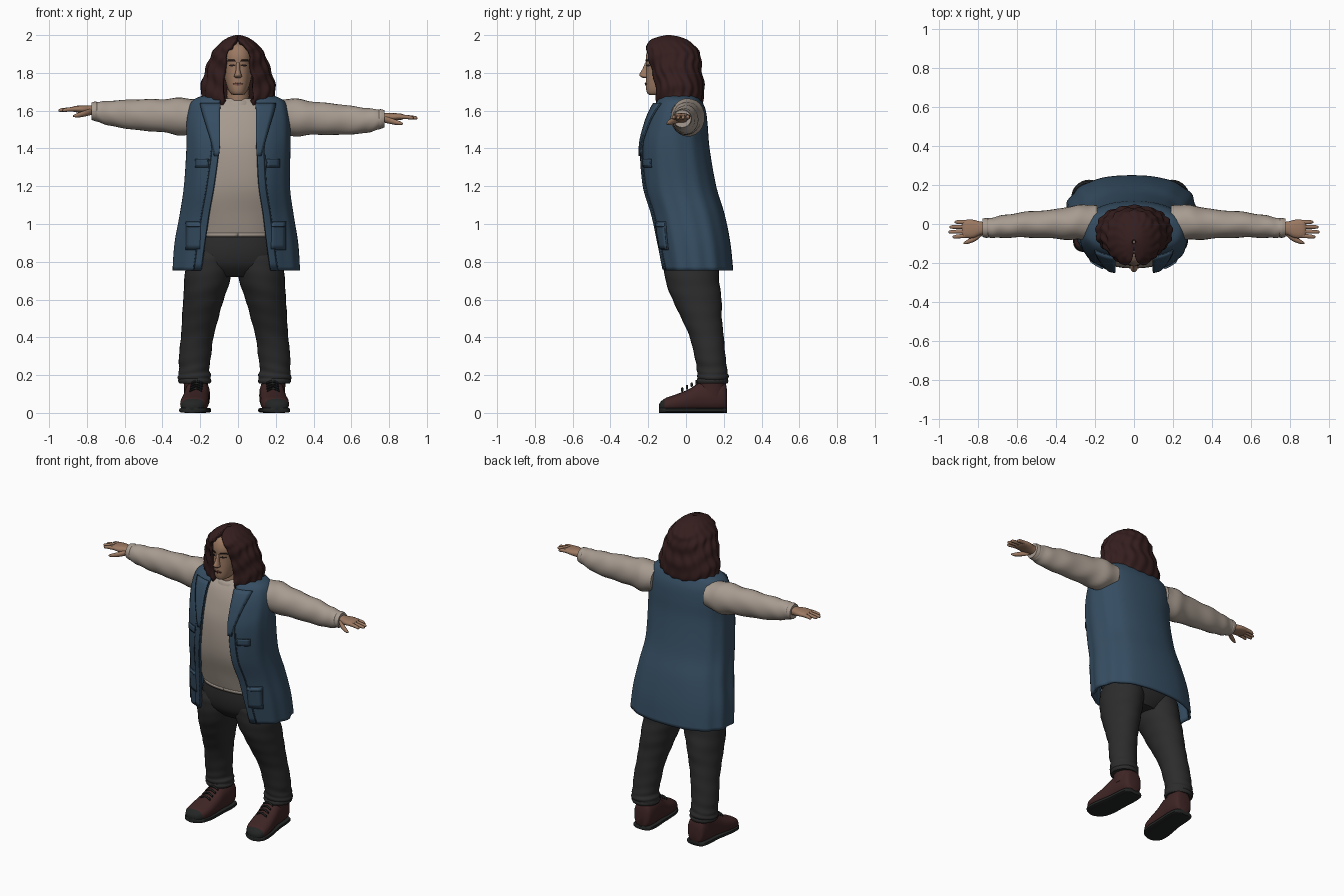
import bpy, bmesh
from math import sin, cos, pi, asin, copysign

if "Cube" in bpy.data.objects:
    bpy.data.objects.remove(bpy.data.objects["Cube"])


def material(name, r, g, b):
    m = bpy.data.materials.new(name)
    m.use_nodes = True
    m.diffuse_color = (r, g, b, 1)
    m.node_tree.nodes["Principled BSDF"].inputs["Base Color"].default_value = (r, g, b, 1)
    return m


VEST = material("vest blue", .036, .075, .122)
TRIM = material("dark blue trim", .022, .046, .075)
SHIRT = material("shirt beige", .39, .33, .28)
PANTS = material("charcoal trousers", .025, .025, .026)
HAIR = material("dark red brown hair", .036, .013, .013)
SKIN = material("skin", .33, .19, .12)
SHOE = material("brown leather", .05, .018, .018)
SOLE = material("black sole", .017, .018, .018)
LIPS = material("lips", .2, .085, .06)
DARK = material("brow and eye dark", .02, .012, .01)


def spline(rows, t):
    # Catmull-Rom blend of whole rows
    i = min(int(t), len(rows) - 2)
    f = t - i
    pick = [rows[max(0, min(len(rows) - 1, i + k))] for k in (-1, 0, 1, 2)]
    return [.5 * (2 * b + (c - a) * f + (2 * a - 5 * b + 4 * c - d) * f ** 2
                  + (3 * b - a - 3 * c + d) * f ** 3) for a, b, c, d in zip(*pick)]


def make(name, grid, mats, closed=False, caps=False, thick=0, rule=None, fix=False):
    bm = bmesh.new()
    vs = [[bm.verts.new(p) for p in ring] for ring in grid]
    n = len(vs[0])
    for lo, hi in zip(vs, vs[1:]):
        for j in range(n if closed else n - 1):
            k = (j + 1) % n
            bm.faces.new((lo[j], lo[k], hi[k], hi[j]))
    if caps:
        bm.faces.new(vs[0][::-1])
        bm.faces.new(vs[-1])
    if fix:
        bmesh.ops.recalc_face_normals(bm, faces=bm.faces)
    for f in bm.faces:
        f.material_index = rule(f.calc_center_median()) if rule else 0
    me = bpy.data.meshes.new(name)
    bm.to_mesh(me)
    bm.free()
    ob = bpy.data.objects.new(name, me)
    bpy.context.collection.objects.link(ob)
    for m in mats:
        me.materials.append(m)
    if thick:
        ob.modifiers.new("thickness", "SOLIDIFY").thickness = thick
    bpy.context.view_layer.objects.active = ob
    bpy.ops.object.select_all(action="DESELECT")
    ob.select_set(True)
    bpy.ops.object.shade_smooth_by_angle(angle=.8)
    return ob


def power(v, p):
    return copysign(abs(v) ** p, v)


def loft(name, rows, mats, axis="z", n=20, steps=4, p=1.0, wave=None, side=1, shift=0, rule=None):
    # closed tube through rows of (x, y, z, radius, radius)
    grid = []
    for s in range((len(rows) - 1) * steps + 1):
        t = s / steps
        x, y, z, ra, rb = spline(rows, t)[:5]
        ring = []
        for j in range(n):
            a = 2 * pi * j / n
            k = 1 + (wave(t, a) if wave else 0)
            u, v = ra * k * power(sin(a), p), -rb * k * power(cos(a), p)
            dx, dy, dz = {"z": (u, v, 0), "x": (0, u, v), "y": (u, 0, v)}[axis]
            ring.append((side * (x + dx) + shift, y + dy, z + dz))
        grid.append(ring)
    return make(name, grid, mats, closed=True, caps=True, fix=True, rule=rule)


def sec(z, w, front, back, gap=0, cx=0):
    return (cx, (front + back) / 2, z, w, (back - front) / 2, gap)


def shell(name, rows, mats, n, steps, p, wave, thick):
    # garment-like sheet, open along the front
    grid = []
    for s in range((len(rows) - 1) * steps + 1):
        t = s / steps
        x, y, z, ra, rb, gap = spline(rows, t)
        a0 = asin(min(1, max(0, gap) / ra) ** (1 / p))
        ring = []
        for j in range(n + 1):
            a = a0 + (2 * pi - 2 * a0) * j / n
            k = 1 + wave(t, a)
            ring.append((x + ra * k * power(sin(a), p), y - rb * k * power(cos(a), p), z))
        grid.append(ring)
    return make(name, grid, mats, thick=thick)


def plate(name, rows, p, mat, z0, z1, edge, side, steps=10, lift=.006, wide=5):
    # thin panel laid on the front of a lofted body; edge(u, gap) gives its x range
    grid = []
    for s in range(steps + 1):
        z = z0 + (z1 - z0) * s / steps
        lo, hi = 0, len(rows) - 1
        for _ in range(25):
            mid = (lo + hi) / 2
            lo, hi = (mid, hi) if spline(rows, mid)[2] < z else (lo, mid)
        x, y, _, ra, rb, gap = spline(rows, lo)
        e0, e1 = edge(s / steps, gap)
        ring = []
        for j in range(wide + 1):
            e = e0 + (e1 - e0) * j / wide
            a = asin(min(1, abs(e) / ra) ** (1 / p))
            ring.append((x + side * e, y - rb * cos(a) ** p - lift, z))
        grid.append(ring if side > 0 else ring[::-1])
    make(name, grid, [mat], thick=.008)


# Long sleeveless vest
VP = .85
vest = [sec(.755, .335, -.14, .25, .185, -.012), sec(.9, .325, -.165, .235, .165, -.012),
        sec(1.05, .3, -.195, .205, .145, -.01), sec(1.2, .28, -.235, .16, .12, -.008),
        sec(1.4, .275, -.245, .125, .102), sec(1.52, .275, -.22, .115, .1),
        sec(1.6, .265, -.19, .105, .1), sec(1.65, .245, -.16, .085, .095),
        sec(1.675, .2, -.14, .07, .09), sec(1.69, .13, -.12, .05, .08)]
shell("vest", vest, [VEST], 72, 5, VP,
      lambda t, a: .02 * sin(13 * a) * sin(a) ** 2 * max(0, 1 - t / 8), .016)
for side, word in ((1, "left"), (-1, "right")):
    plate(word + "_placket", vest, VP, VEST, .76, 1.6, lambda u, g: (g, g + .035), side, 24)
    plate(word + "_placket_seam", vest, VP, TRIM, .76, 1.6, lambda u, g: (g + .035, g + .041), side, 24, .004, 1)
    plate(word + "_lapel", vest, VP, VEST, 1.36, 1.64, lambda u, g: (g - .004, g + .015 + .085 * u), side, 12, .013)
    plate(word + "_lapel_seam", vest, VP, TRIM, 1.36, 1.64, lambda u, g: (g, g + .021 + .085 * u), side, 12, .009)
    plate(word + "_pocket", vest, VP, TRIM, .862, 1.012, lambda u, g: (.184, .266), side, 6, .004)
    plate(word + "_pocket_panel", vest, VP, VEST, .868, 1.006, lambda u, g: (.189, .261), side, 6, .009)
    plate(word + "_pocket_flap", vest, VP, TRIM, .985, .99, lambda u, g: (.189, .261), side, 2, .011)
    plate(word + "_chest_pocket", vest, VP, TRIM, 1.3, 1.345, lambda u, g: (.155, .225), side, 4, .006)
    plate(word + "_chest_pocket_flap", vest, VP, VEST, 1.306, 1.345, lambda u, g: (.159, .221), side, 4, .01)

# Shirt body with hem and neckband
shirt = [sec(.935, .225, -.145, .16), sec(1.05, .245, -.178, .16), sec(1.2, .25, -.22, .125),
         sec(1.4, .245, -.225, .095), sec(1.52, .24, -.2, .085), sec(1.6, .22, -.17, .075),
         sec(1.64, .17, -.145, .055), sec(1.665, .09, -.13, .03)]
loft("shirt", shirt, [SHIRT], n=40, p=.88, wave=lambda t, a: .006 * sin(5 * a + 3 * t))
for side in (1, -1):
    plate("shirt_hem", shirt, .88, SHIRT, .932, .952, lambda u, g: (0, .17), side, 2, .004, 8)
loft("neckband", [sec(1.63, .09, -.158, .01), sec(1.645, .088, -.152, .01), sec(1.655, .078, -.143, .01)],
     [SHIRT], n=28)

# Trousers
loft("trouser_seat", [sec(.72, .12, -.06, .12, 0, -.01), sec(.78, .22, -.115, .16, 0, -.01),
                      sec(.86, .24, -.135, .175, 0, -.005), sec(.96, .215, -.132, .15)], [PANTS], n=32, p=.9)
leg = [(.21, .14, .155, .076, .076), (.212, .142, .19, .088, .082), (.214, .138, .23, .08, .08),
       (.21, .127, .3, .085, .082), (.198, .11, .4, .086, .09), (.182, .083, .5, .096, .107),
       (.165, .058, .6, .107, .13), (.145, .034, .7, .121, .142), (.13, .025, .8, .125, .143),
       (.12, .015, .86, .1, .12)]


def creases(t, a):
    return (.04 * sin(7 * t + 2 * sin(a)) + .015 * sin(3 * a + 4 * t)) * max(.25, 1 - t / 4)


# Shoes: length runs from heel to toe
shoe = [(.195, .218, .065, .03, .045), (.195, .205, .088, .056, .078), (.196, .15, .092, .066, .086),
        (.2, .08, .086, .066, .08), (.206, .02, .067, .07, .061), (.213, -.05, .052, .074, .047),
        (.22, -.105, .043, .066, .037), (.225, -.133, .034, .043, .026), (.226, -.143, .03, .015, .014)]
sole = [(x, y, .014, ra + .006, .014) for x, y, z, ra, rb in shoe]
for side, word in ((1, "left"), (-1, "right")):
    kw = dict(side=side, shift=-.018)
    loft(word + "_trouser_leg", leg, [PANTS], n=28, steps=6, wave=creases, **kw)
    loft(word + "_trouser_cuff", [(.211, .14, .155, .08, .08), (.211, .14, .168, .088, .084),
                                  (.212, .14, .182, .083, .08)], [PANTS], **kw)
    loft(word + "_shoe", shoe, [SHOE, SOLE], axis="y", p=.8, rule=lambda c: int(c.y < -.112), **kw)
    loft(word + "_sole", sole, [SOLE], axis="y", p=.5, **kw)
    loft(word + "_ankle", [(.2, .135, .09, .066, .078), (.205, .138, .15, .064, .074),
                           (.207, .138, .175, .066, .074)], [SHOE], **kw)
    for i in range(4):
        y, z = -.02 + .025 * i, .122 + .013 * i
        loft(word + "_lace", [(.172 - .002 * i, y, z - .006, .006, .006), (.203, y, z + .008, .006, .006),
                              (.238 - .002 * i, y, z - .006, .006, .006)], [SOLE], axis="x", n=8, **kw)

# Sleeves, hands and fingers
for side, word in ((1, "left"), (-1, "right")):
    def arm(*rows):
        raise_by = .09 if side < 0 else 0
        return [(x, y, z + raise_by * min(.45, max(0, x - .25)), ra, rb) for x, y, z, ra, rb in rows]
    kw = dict(axis="x", side=side)
    loft(word + "_sleeve", arm((.19, .01, 1.57, .085, .08), (.28, .008, 1.565, .09, .1), (.4, 0, 1.56, .076, .088),
                               (.55, -.003, 1.552, .066, .08), (.67, -.013, 1.548, .058, .067),
                               (.74, -.02, 1.553, .05, .054), (.765, -.02, 1.556, .046, .046)), [SHIRT], steps=8,
         n=24, wave=lambda t, a: .022 * sin(6 * t + 2 * sin(a)) + .012 * sin(4 * a + 5 * t), **kw)
    loft(word + "_sleeve_cuff", arm((.745, -.02, 1.555, .047, .049), (.755, -.02, 1.556, .051, .052),
                                    (.775, -.02, 1.557, .047, .046)), [SHIRT], **kw)
    loft(word + "_palm", arm((.75, -.02, 1.56, .032, .028), (.785, -.022, 1.563, .034, .024),
                             (.825, -.025, 1.567, .047, .02), (.865, -.025, 1.568, .046, .016),
                             (.88, -.025, 1.567, .038, .01)), [SKIN], p=.85, **kw)
    for i, tip in enumerate((.93, .95, .945, .92)):
        y = -.06 + .023 * i
        loft(word + "_finger", arm((.855, y, 1.568, .011, .012), (.895, y * 1.05, 1.566, .011, .011),
                                   (tip - .01, y * 1.1, 1.562, .009, .009), (tip, y * 1.1, 1.56, .003, .003)),
             [SKIN], n=10, **kw)
    loft(word + "_thumb", arm((.775, -.04, 1.555, .016, .018), (.81, -.07, 1.545, .016, .016),
                              (.85, -.09, 1.535, .012, .012), (.873, -.099, 1.531, .004, .004)), [SKIN], n=12, **kw)

# Neck and head
loft("neck", [sec(1.58, .075, -.13, .01), sec(1.65, .062, -.14, 0), sec(1.76, .056, -.14, 0)], [SKIN])
head = [sec(1.682, .022, -.19, -.13), sec(1.692, .04, -.205, -.08), sec(1.72, .056, -.212, -.02),
        sec(1.77, .07, -.212, .03), sec(1.83, .078, -.21, .05), sec(1.89, .08, -.212, .05),
        sec(1.94, .066, -.19, .03), sec(1.968, .03, -.14, -.03)]
HP = .88
loft("head", head, [SKIN], n=32, steps=5, p=HP)
loft("nose", [sec(1.772, .008, -.226, -.19), sec(1.78, .021, -.24, -.19), sec(1.792, .018, -.247, -.19),
              sec(1.82, .011, -.231, -.19), sec(1.855, .01, -.216, -.19)], [SKIN], n=14)
for side, word in ((1, "left"), (-1, "right")):
    plate(word + "_brow", head, HP, DARK, 1.86, 1.87, lambda u, g: (.014 + .006 * u, .056 - .004 * u), side, 3, .003)
    plate(word + "_eye", head, HP, DARK, 1.834, 1.845,
          lambda u, g: (.033 - .015 * sin(pi * u) - .002, .033 + .015 * sin(pi * u) + .002), side, 6, .002)
    plate(word + "_lips", head, HP, LIPS, 1.732, 1.75, lambda u, g: (0, .004 + .023 * sin(pi * u)), side, 8, .004)
    plate(word + "_mouth_line", head, HP, DARK, 1.7405, 1.743, lambda u, g: (0, .026), side, 2, .006)

# Shoulder-length wavy hair with a centre parting
hair = [sec(1.61, .165, -.15, .06, .082), sec(1.65, .192, -.165, .088, .08), sec(1.73, .194, -.175, .095, .08),
        sec(1.81, .174, -.19, .083, .076), sec(1.88, .148, -.212, .078, .066), sec(1.93, .122, -.22, .058, .045),
        sec(1.97, .08, -.195, .015, .016), sec(1.99, .046, -.15, -.03, .003), sec(2, .012, -.105, -.08, 0)]
shell("hair", hair, [HAIR], 120, 7, .95,
      lambda t, a: (.022 * sin(17 * a + 1.5 * sin(2.4 * t)) + .02 * sin(5 * t + 3 * cos(2 * a))) * min(1, (8 - t) / 4), .03)
loft("inner_hair", [sec(1.64, .12, -.03, .05), sec(1.74, .15, -.08, .065), sec(1.84, .135, -.12, .055),
                    sec(1.92, .1, -.15, .035), sec(1.965, .055, -.15, -.01)], [HAIR], n=28)
